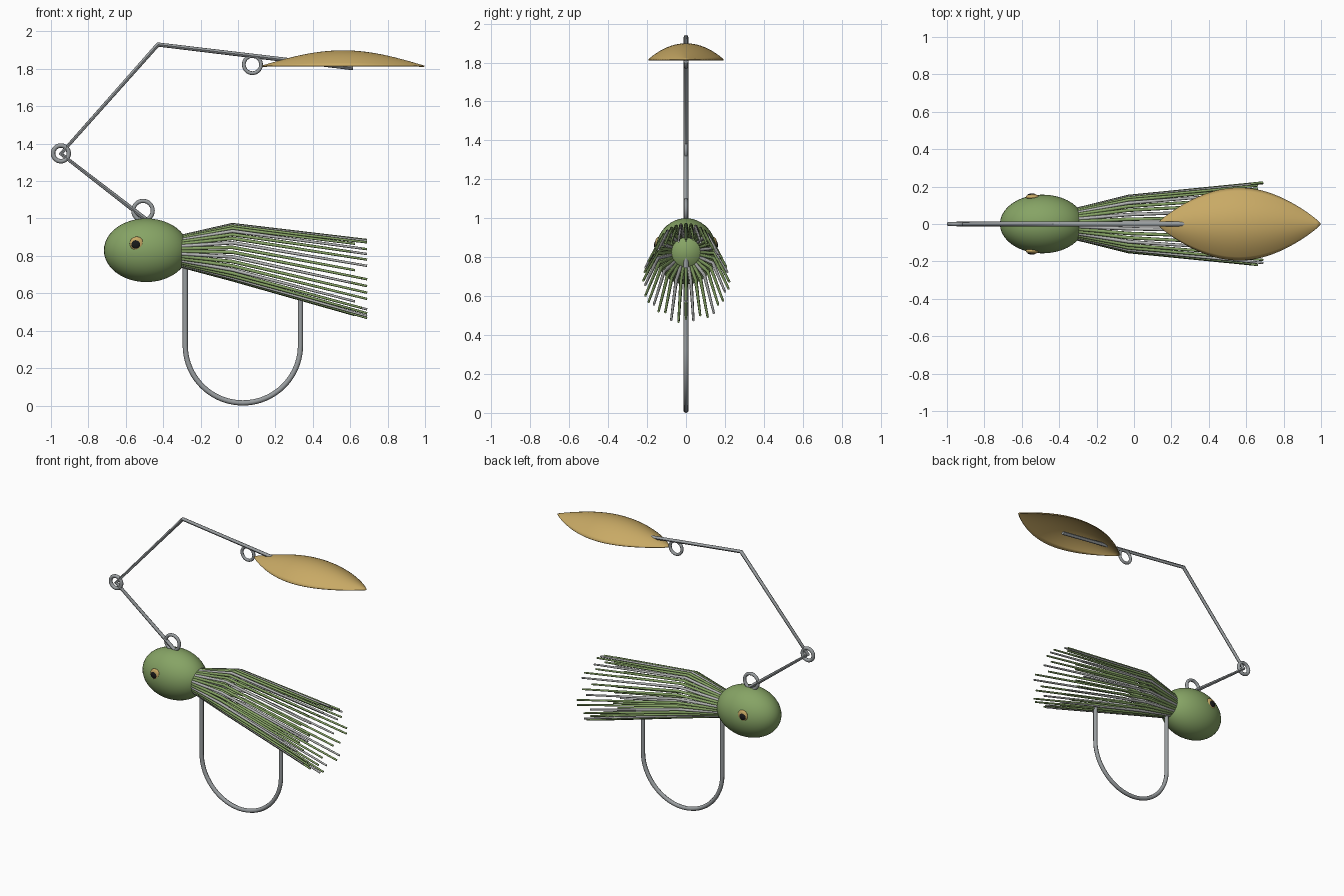
import bpy, bmesh
from math import sin, cos, pi
from mathutils import Vector

if "Cube" in bpy.data.objects:
    bpy.data.objects.remove(bpy.data.objects["Cube"])


def material(name, rgb):
    m = bpy.data.materials.new(name)
    m.diffuse_color = (*rgb, 1)
    m.use_nodes = True
    m.node_tree.nodes["Principled BSDF"].inputs["Base Color"].default_value = m.diffuse_color
    return m


GREEN = material("green", (0.24, 0.37, 0.13))
STEEL = material("steel", (0.32, 0.34, 0.35))
PALE = material("pale_strand", (0.45, 0.46, 0.45))
GOLD = material("gold", (0.58, 0.40, 0.13))
BLACK = material("black", (0.01, 0.01, 0.01))


def smooth(ob, mat):
    ob.data.materials.append(mat)
    bpy.ops.object.select_all(action='DESELECT')
    ob.select_set(True)
    bpy.context.view_layer.objects.active = ob
    bpy.ops.object.shade_smooth_by_angle(angle=0.8)
    return ob


def ellipsoid(name, loc, radii, mat):
    bpy.ops.mesh.primitive_uv_sphere_add(segments=40, ring_count=24, location=loc)
    ob = bpy.context.object
    ob.name = name
    ob.scale = radii
    return smooth(ob, mat)


def ring(name, x, z, major, minor):
    bpy.ops.mesh.primitive_torus_add(location=(x, 0, z), rotation=(pi / 2, 0, 0), major_radius=major,
                                     minor_radius=minor, major_segments=36, minor_segments=10)
    ob = bpy.context.object
    ob.name = name
    return smooth(ob, STEEL)


def tubes(name, paths, radius, mat, tip=1.0):
    cu = bpy.data.curves.new(name, 'CURVE')
    cu.dimensions = '3D'
    cu.bevel_depth = radius
    cu.bevel_resolution = 2
    cu.use_fill_caps = True
    for pts in paths:
        sp = cu.splines.new('POLY')
        sp.points.add(len(pts) - 1)
        for p, co in zip(sp.points, pts):
            p.co = (*co, 1)
        sp.points[-1].radius = tip
    ob = bpy.data.objects.new(name, cu)
    bpy.context.collection.objects.link(ob)
    bpy.ops.object.select_all(action='DESELECT')
    ob.select_set(True)
    bpy.context.view_layer.objects.active = ob
    bpy.ops.object.convert(target='MESH')
    return smooth(bpy.context.object, mat)


# Head and eyes
ellipsoid("head", (-0.49, 0, 0.83), (0.227, 0.157, 0.17), GREEN)
for side, s in (("left", 1), ("right", -1)):
    ellipsoid(side + "_eye", (-0.542, s * 0.144, 0.866), (0.037, 0.015, 0.037), GOLD)
    ellipsoid(side + "_pupil", (-0.546, s * 0.152, 0.862), (0.024, 0.012, 0.024), BLACK)

# Skirt strands: flare out from the head, then droop
green, pale = [], []
N = 36
for i in range(N):
    a = 2 * pi * i / N
    c, s = cos(a), sin(a)
    start = Vector((-0.30, 0.08 * s, 0.825 + 0.08 * c))
    mid = Vector((-0.03, 0.147 * s, 0.82 + 0.147 * c))
    end = Vector((0.69, 0.222 * s, 0.675 + 0.21 * c))
    k = (1.0, 0.88, 0.96, 0.91, 1.0)[i % 5]
    (pale if i % 3 == 2 else green).append([start, mid, mid.lerp(end, k)])
tubes("skirt_green_strands", green, 0.0095, GREEN, 0.65)
tubes("skirt_pale_strands", pale, 0.0095, PALE, 0.65)

# Hook
cx, cz, r = 0.026, 0.322, 0.308
bend = [(cx - r * cos(pi * i / 40), 0, cz - r * sin(pi * i / 40)) for i in range(41)]
tubes("hook", [[(cx - r, 0, 0.83)] + bend + [(cx + r, 0, 0.58)]], 0.014, STEEL)

# Wire arm with its rings
tubes("wire_arm", [[(-0.48, 0, 0.985), (-0.947, 0, 1.346), (-0.428, 0, 1.93), (0.615, 0, 1.805)]],
      0.0125, STEEL)
ring("line_eye", -0.508, 1.042, 0.052, 0.011)
ring("wire_loop", -0.947, 1.348, 0.042, 0.012)
ring("blade_ring", 0.077, 1.823, 0.046, 0.01)

# Leaf-shaped cupped blade
bm = bmesh.new()
NU, NV = 40, 20
rows = []
for i in range(NU + 1):
    t = 0.003 + 0.994 * i / NU
    w = 0.195 * sin(pi * t) ** 0.85
    h = 0.083 * sin(pi * t)
    rows.append([bm.verts.new((0.122 + 0.878 * t, w * v, 1.816 + h * (1 - v * v)))
                 for v in (-1 + 2 * j / NV for j in range(NV + 1))])
for a, b in zip(rows, rows[1:]):
    for j in range(NV):
        bm.faces.new((a[j], b[j], b[j + 1], a[j + 1]))
me = bpy.data.meshes.new("blade")
bm.to_mesh(me)
bm.free()
blade = bpy.data.objects.new("blade", me)
bpy.context.collection.objects.link(blade)
smooth(blade, GOLD)
mod = blade.modifiers.new("thickness", 'SOLIDIFY')
mod.thickness = 0.006
mod.offset = -1
